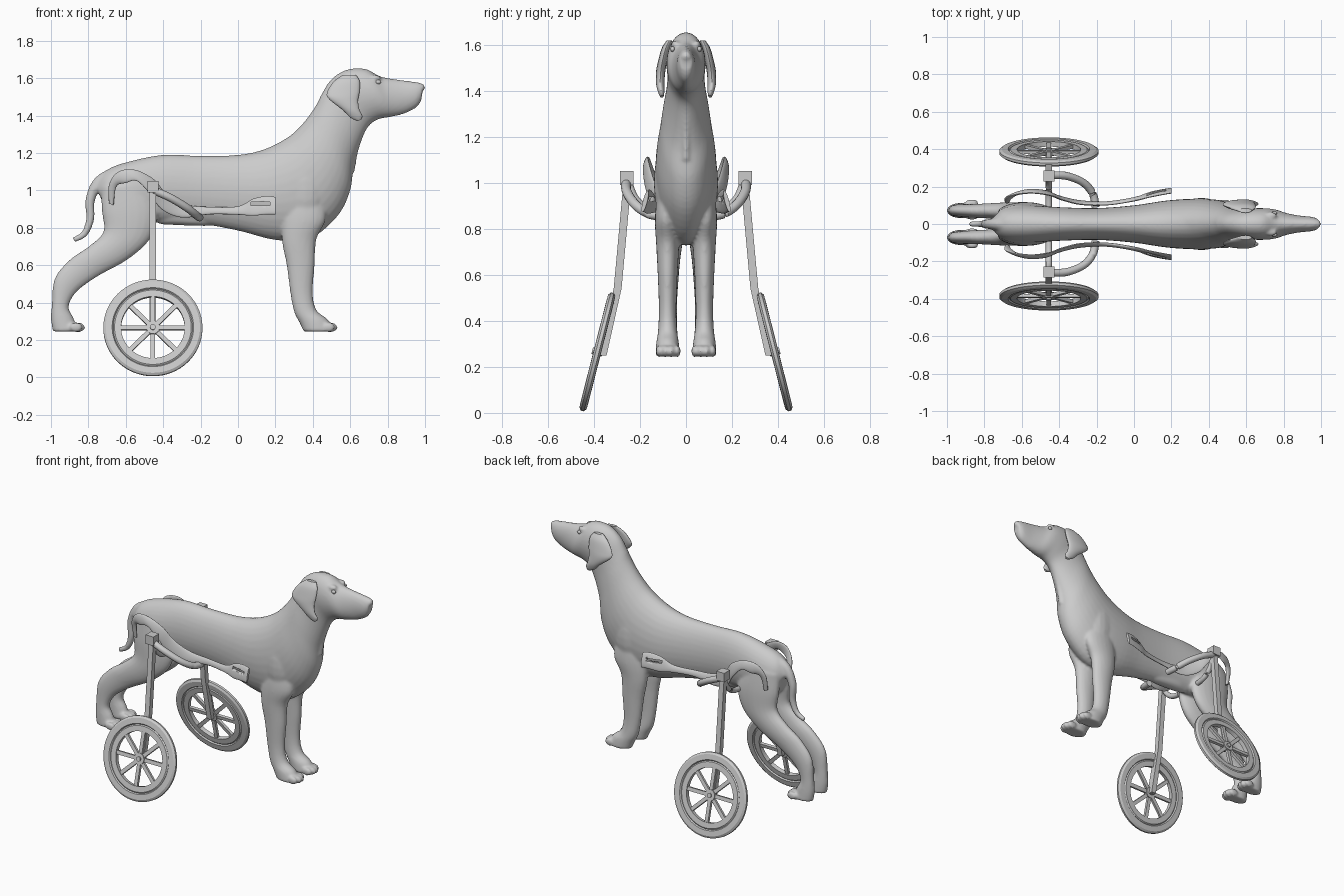
import bpy, bmesh, math
from mathutils import Vector, Matrix

if "Cube" in bpy.data.objects:
    bpy.data.objects.remove(bpy.data.objects["Cube"], do_unlink=True)

grey = bpy.data.materials.new("plain grey")
grey.use_nodes = True
COLOR = (0.6, 0.6, 0.6, 1)
grey.diffuse_color = COLOR
grey.node_tree.nodes["Principled BSDF"].inputs["Base Color"].default_value = COLOR


def finish(name, bm, angle=40):
    """Turn a bmesh into a smooth grey object."""
    bmesh.ops.recalc_face_normals(bm, faces=bm.faces)
    mesh = bpy.data.meshes.new(name)
    bm.to_mesh(mesh)
    bm.free()
    ob = bpy.data.objects.new(name, mesh)
    bpy.context.collection.objects.link(ob)
    mesh.materials.append(grey)
    bpy.ops.object.select_all(action='DESELECT')
    ob.select_set(True)
    bpy.context.view_layer.objects.active = ob
    bpy.ops.object.shade_smooth_by_angle(angle=math.radians(angle))
    return ob


def spline(rows, steps):
    """Catmull-Rom through rows of numbers."""
    rows = [Vector(r) for r in rows]
    out = []
    for i in range(len(rows) - 1):
        a, b, c, d = rows[max(i - 1, 0)], rows[i], rows[i + 1], rows[min(i + 2, len(rows) - 1)]
        for k in range(steps):
            t = k / steps
            out.append(0.5 * (2 * b + (c - a) * t + (2 * a - 5 * b + 4 * c - d) * t * t
                              + (3 * b - a - 3 * c + d) * t ** 3))
    return out + [rows[-1]]


def skin(bm, rings):
    loops = [[bm.verts.new(p) for p in ring] for ring in rings]
    n = len(loops[0])
    for a, b in zip(loops, loops[1:]):
        for i in range(n):
            bm.faces.new((a[i], a[(i + 1) % n], b[(i + 1) % n], b[i]))
    bm.faces.new(loops[0])
    bm.faces.new(loops[-1])


def loft(bm, rows, side=1, n=20, steps=5, tilt=0):
    """Oval sections: x, z of one edge, x, z of the other, centre y, half width."""
    rings = []
    for x1, z1, x2, z2, y, w in spline(rows, steps):
        mid = Vector(((x1 + x2) / 2, y, (z1 + z2) / 2))
        arm = Vector(((x1 - x2) / 2, -tilt * (z1 - z2) / 2, (z1 - z2) / 2))
        ring = []
        for i in range(n):
            t = math.tau * i / n
            p = mid + arm * math.cos(t) + Vector((0, w * math.sin(t), 0))
            ring.append(Vector((p.x, p.y * side, p.z)))
        rings.append(ring)
    skin(bm, rings)


def tube(bm, points, radius, n=12, steps=6):
    """Round bar through points; radius may be a function of 0..1."""
    pts = spline(points, steps)
    rings = []
    for i, p in enumerate(pts):
        d = (pts[min(i + 1, len(pts) - 1)] - pts[max(i - 1, 0)]).normalized()
        u = d.cross(Vector((0, 1, 0)) if abs(d.y) < 0.8 else Vector((0, 0, 1))).normalized()
        v = d.cross(u)
        r = radius(i / (len(pts) - 1)) if callable(radius) else radius
        rings.append([p + r * (u * math.cos(math.tau * k / n) + v * math.sin(math.tau * k / n))
                      for k in range(n)])
    skin(bm, rings)


def ball(bm, centre, size):
    m = Matrix.Translation(centre) @ Matrix.Diagonal((*size, 1))
    bmesh.ops.create_uvsphere(bm, u_segments=16, v_segments=10, radius=1, matrix=m)


def box(bm, centre, size, rot=Matrix()):
    bmesh.ops.create_cube(bm, size=1, matrix=Matrix.Translation(centre) @ rot @ Matrix.Diagonal((*size, 1)))


# Dog: torso, neck and head from rump to muzzle
dog = bmesh.new()
loft(dog, [
    (-.76, 1.03, -.73, .95, 0, .04), (-.70, 1.11, -.68, .86, 0, .085),
    (-.58, 1.155, -.57, .82, 0, .10), (-.40, 1.19, -.40, .83, 0, .09),
    (-.20, 1.185, -.20, .82, 0, .085), (0, 1.19, 0, .785, 0, .10),
    (.14, 1.22, .20, .735, 0, .125), (.26, 1.28, .38, .74, 0, .135),
    (.33, 1.34, .53, .86, 0, .13), (.38, 1.40, .60, 1.0, 0, .115),
    (.42, 1.46, .62, 1.15, 0, .10), (.45, 1.52, .66, 1.27, 0, .085),
    (.50, 1.595, .70, 1.345, 0, .08), (.58, 1.645, .75, 1.38, 0, .085),
    (.68, 1.65, .80, 1.39, 0, .08), (.76, 1.61, .85, 1.40, 0, .06),
    (.85, 1.593, .90, 1.415, 0, .046), (.95, 1.58, .955, 1.445, 0, .038),
    (.99, 1.57, .98, 1.48, 0, .026)], n=32)
# Belly sheath
loft(dog, [(-.44, .90, -.42, .82, 0, .03), (-.34, .90, -.34, .815, 0, .045),
           (-.20, .89, -.18, .81, 0, .04), (-.09, .87, -.08, .82, 0, .02)])
# Tail
tube(dog, [(-.62, 0, 1.11), (-.74, 0, 1.05), (-.79, 0, .95), (-.79, 0, .85),
           (-.82, 0, .77), (-.88, 0, .735)], lambda t: .034 - .02 * t)
for s in (1, -1):
    # Front leg
    loft(dog, [(.26, 1.0, .45, 1.0, .07, .05), (.24, .85, .47, .85, .085, .05),
               (.235, .73, .42, .74, .08, .05), (.26, .60, .41, .60, .08, .043),
               (.28, .45, .40, .45, .08, .038), (.30, .35, .42, .36, .08, .042),
               (.33, .29, .48, .31, .08, .05), (.35, .245, .51, .245, .08, .052)], s)
    # Hind leg
    loft(dog, [(-.73, 1.02, -.48, 1.03, .05, .05), (-.73, .90, -.43, .88, .06, .055),
               (-.72, .78, -.47, .74, .065, .052), (-.80, .70, -.59, .63, .07, .045),
               (-.90, .63, -.75, .54, .07, .038), (-.98, .53, -.86, .46, .072, .034),
               (-.995, .40, -.905, .38, .072, .033), (-1.0, .31, -.88, .32, .072, .038),
               (-.99, .245, -.85, .245, .072, .042)], s)
    # Toes
    for x in (.49, -.86):
        for k in range(4):
            inner = abs(k - 1.5)
            ball(dog, (x + .015 - .014 * inner, s * (.077 + (k - 1.5) * .026), .268), (.035, .015, .026))
    # Brow and shoulder swellings
    ball(dog, (.73, s * .045, 1.60), (.035, .02, .018))
    ball(dog, (.36, s * .09, 1.0), (.10, .05, .16))
# Throat ridge and nose
tube(dog, [(.67, 0, 1.33), (.632, 0, 1.22), (.61, 0, 1.10)], .014)
ball(dog, (.982, 0, 1.55), (.018, .022, .02))
body = finish("dog_body", dog, 180)
remesh = body.modifiers.new("blend", 'REMESH')
remesh.mode = 'VOXEL'
remesh.voxel_size = .009
remesh.use_smooth_shade = True
soften = body.modifiers.new("soften", 'SMOOTH')
soften.factor = .5
soften.iterations = 4

for s, label in ((1, "rear_side"), (-1, "near_side")):
    # Ear flap
    bm = bmesh.new()
    loft(bm, [(.56, 1.618, .63, 1.618, .072, .012), (.51, 1.58, .65, 1.585, .088, .018),
              (.475, 1.52, .65, 1.53, .102, .02), (.49, 1.485, .642, 1.48, .11, .02),
              (.56, 1.43, .65, 1.43, .112, .018), (.60, 1.39, .665, 1.40, .108, .014),
              (.64, 1.37, .66, 1.38, .105, .008)], s)
    finish("ear_" + label, bm)
    # Eye
    bm = bmesh.new()
    ball(bm, (.75, s * .058, 1.58), (.015, .01, .012))
    finish("eye_" + label, bm)

    # Harness band hooking over the thigh and running to the chest pad
    bm = bmesh.new()
    loft(bm, [(-.69, .93, -.665, .92, .12, .01), (-.69, 1.03, -.65, 1.02, .14, .01),
              (-.64, 1.10, -.60, 1.04, .165, .01), (-.55, 1.11, -.54, 1.05, .175, .01),
              (-.45, 1.06, -.47, .98, .165, .01), (-.38, .98, -.41, .90, .14, .01),
              (-.28, .925, -.30, .855, .115, .01), (-.15, .912, -.15, .872, .11, .01),
              (0, .915, 0, .87, .132, .01), (.08, .955, .08, .865, .155, .01),
              (.15, .97, .15, .872, .17, .01), (.20, .965, .20, .872, .178, .01)], s, tilt=.25)
    band = finish("harness_band_" + label, bm)
    bm = bmesh.new()
    box(bm, (.12, s * .16, .928), (.10, .2, .018))
    cutter = finish("slot_cutter_" + label, bm)
    cutter.hide_render = True
    cutter.hide_set(True)
    cut = band.modifiers.new("slot", 'BOOLEAN')
    cut.operation = 'DIFFERENCE'
    cut.object = cutter

    # Clamp block, side tubes and bent post
    bm = bmesh.new()
    box(bm, (-.455, s * .257, 1.02), (.058, .06, .06))
    finish("clamp_" + label, bm)
    bm = bmesh.new()
    tube(bm, [(-.45, s * .26, 1.0), (-.36, s * .257, .96), (-.27, s * .22, .905),
              (-.22, s * .16, .865), (-.205, s * .09, .855)], .021)
    tube(bm, [(-.455, s * .25, 1.0), (-.455, s * .22, .93), (-.455, s * .16, .88),
              (-.455, s * .09, .865)], .017)
    finish("support_tube_" + label, bm)
    bm = bmesh.new()
    path = [(.255, 1.0), (.297, .54), (.362, .25)]
    skin(bm, [[(-.455 + dx, s * (y + dy), z) for dx, dy in
               ((-.017, -.017), (.017, -.017), (.017, .017), (-.017, .017))] for y, z in path])
    finish("post_" + label, bm, 10)

    # Wheel turned around its leaning axle
    bm = bmesh.new()
    lean = Matrix.Translation((-.455, s * .385, .265)) @ Matrix.Rotation(-s * math.radians(90 - 14.3), 4, 'X')
    profile = [(.170, -.014), (.205, -.014), (.212, -.009), (.218, -.017), (.252, -.016), (.265, -.007),
               (.265, .007), (.252, .016), (.218, .017), (.212, .009), (.205, .014), (.170, .014)]
    seg = 64
    loops = [[bm.verts.new((r * math.cos(math.tau * i / seg), r * math.sin(math.tau * i / seg), h))
              for r, h in profile] for i in range(seg)]
    for i in range(seg):
        a, b = loops[i], loops[(i + 1) % seg]
        for j in range(len(profile)):
            k = (j + 1) % len(profile)
            bm.faces.new((a[j], a[k], b[k], b[j]))
    # Eight spokes, hub and axle bolt
    for i in range(8):
        turn = Matrix.Rotation(math.tau * i / 8, 4, 'Z')
        box(bm, turn @ Vector((.102, 0, 0)), (.15, .024, .018), turn)
    for r, h in ((.036, .03), (.015, .046)):
        bmesh.ops.create_cone(bm, cap_ends=True, segments=24, radius1=r, radius2=r, depth=h)
    bmesh.ops.transform(bm, matrix=lean, verts=bm.verts)
    finish("wheel_" + label, bm, 30)
